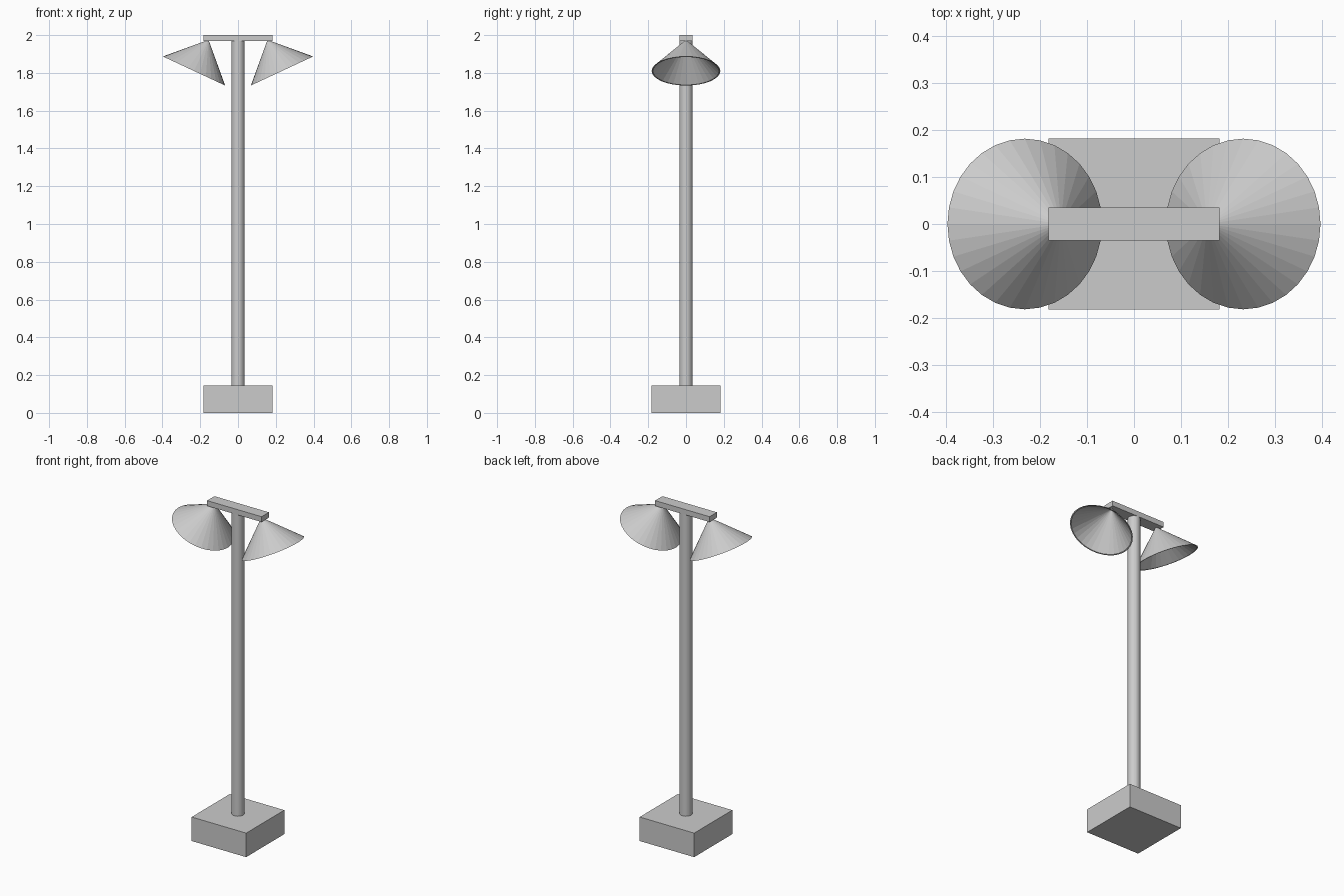
import bpy, bmesh
from math import radians
from mathutils import Matrix

if "Cube" in bpy.data.objects:
    bpy.data.objects.remove(bpy.data.objects["Cube"])


def box(name, size, center):
    bpy.ops.mesh.primitive_cube_add(size=1, location=center)
    o = bpy.context.object
    o.name = name
    o.scale = size
    bpy.ops.object.transform_apply(location=False, rotation=False, scale=True)
    return o


def shade(name, side):
    """Hollow thin-walled cone, apex at the origin, tilted outwards."""
    n, r, wall = 32, 0.182, 0.007
    bm = bmesh.new()
    # half section: outer apex, outer rim, inner rim, inner apex
    profile = [(0, 0), (r, -r), (r - wall, -r), (0, -wall)]
    vs = [bm.verts.new((x, 0, z)) for x, z in profile]
    es = [bm.edges.new(p) for p in zip(vs, vs[1:])]
    bmesh.ops.spin(bm, geom=vs + es, cent=(0, 0, 0), axis=(0, 0, 1),
                   angle=radians(360), steps=n)
    bmesh.ops.remove_doubles(bm, verts=bm.verts, dist=1e-4)
    bmesh.ops.recalc_face_normals(bm, faces=bm.faces)
    bm.transform(Matrix.Rotation(-side * radians(25), 4, 'Y'))
    me = bpy.data.meshes.new(name)
    bm.to_mesh(me)
    bm.free()
    o = bpy.data.objects.new(name, me)
    o.location = (side * 0.156, 0, 1.975)
    bpy.context.collection.objects.link(o)


# foot block and top crossbar
box("base", (0.364, 0.364, 0.145), (0, 0, 0.0725))
box("crossbar", (0.364, 0.07, 0.032), (0, 0, 1.984))

# post
bpy.ops.mesh.primitive_cylinder_add(vertices=32, radius=0.035, depth=1.833,
                                    location=(0, 0, 0.14 + 1.833 / 2))
bpy.context.object.name = "post"

# pair of lamp shades
for name, side in (("shade_left", -1), ("shade_right", 1)):
    shade(name, side)
